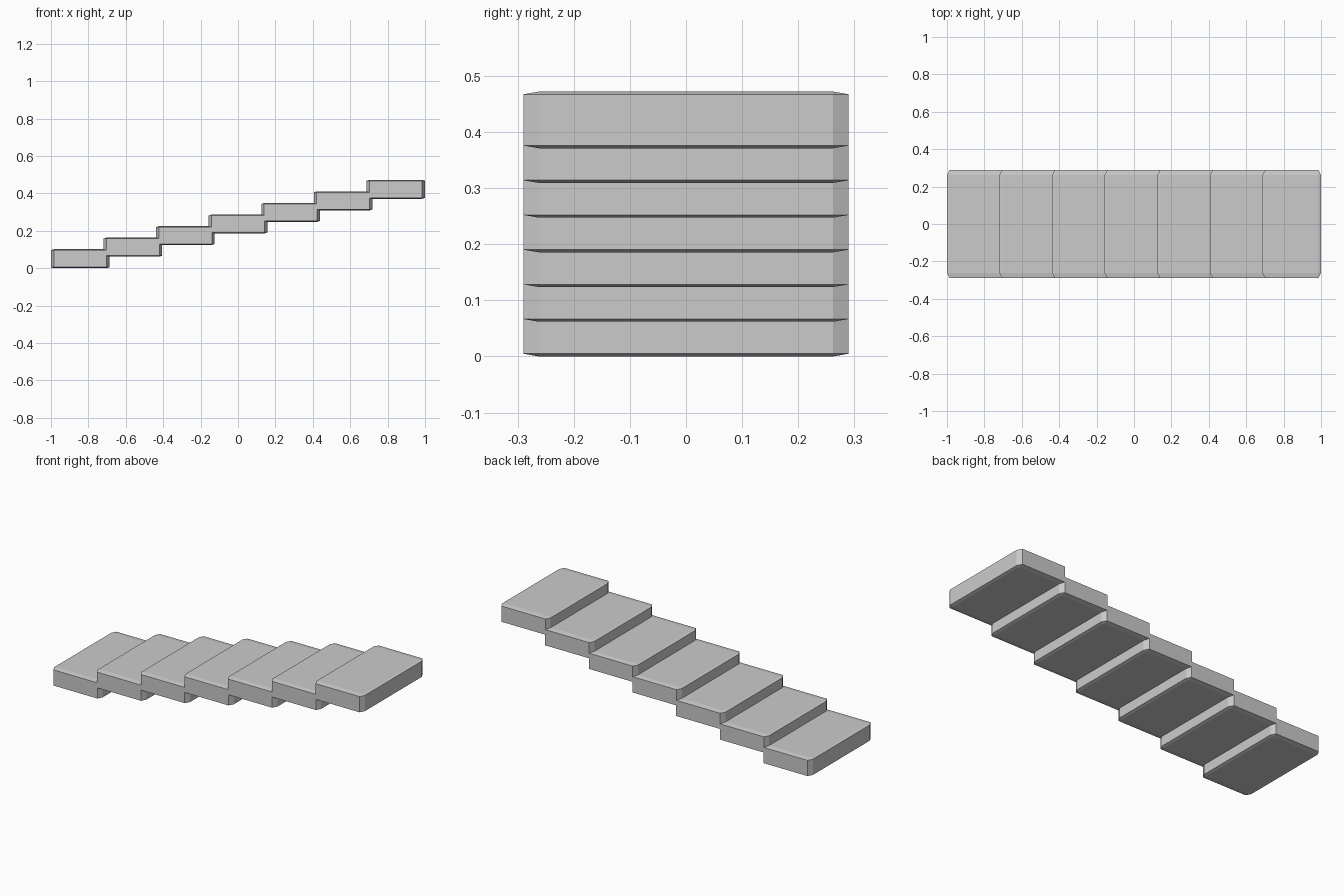
import bpy, bmesh
from mathutils import Matrix, Vector

if "Cube" in bpy.data.objects:
    bpy.data.objects.remove(bpy.data.objects["Cube"])

COUNT = 7
SIZE = Vector((0.313, 0.58, 0.101))
RUN = (2.0 - SIZE.x) / (COUNT - 1)
RISE = (0.472 - SIZE.z) / (COUNT - 1)

# One chamfered slab, bevelled as a unit cube then stretched to size
mesh = bpy.data.meshes.new("step_slab")
bm = bmesh.new()
bmesh.ops.create_cube(bm, size=1.0)
bmesh.ops.bevel(bm, geom=bm.edges[:], offset=0.048, offset_type='OFFSET',
                segments=1, affect='EDGES')
bmesh.ops.transform(bm, matrix=Matrix.Diagonal(SIZE).to_4x4(), verts=bm.verts)
bm.to_mesh(mesh)
bm.free()

# Overlapping flight of steps rising toward +x
for i in range(COUNT):
    step = bpy.data.objects.new(f"step_{i + 1}", mesh)
    step.location = (-1.0 + SIZE.x / 2 + i * RUN, 0, SIZE.z / 2 + i * RISE)
    bpy.context.collection.objects.link(step)
